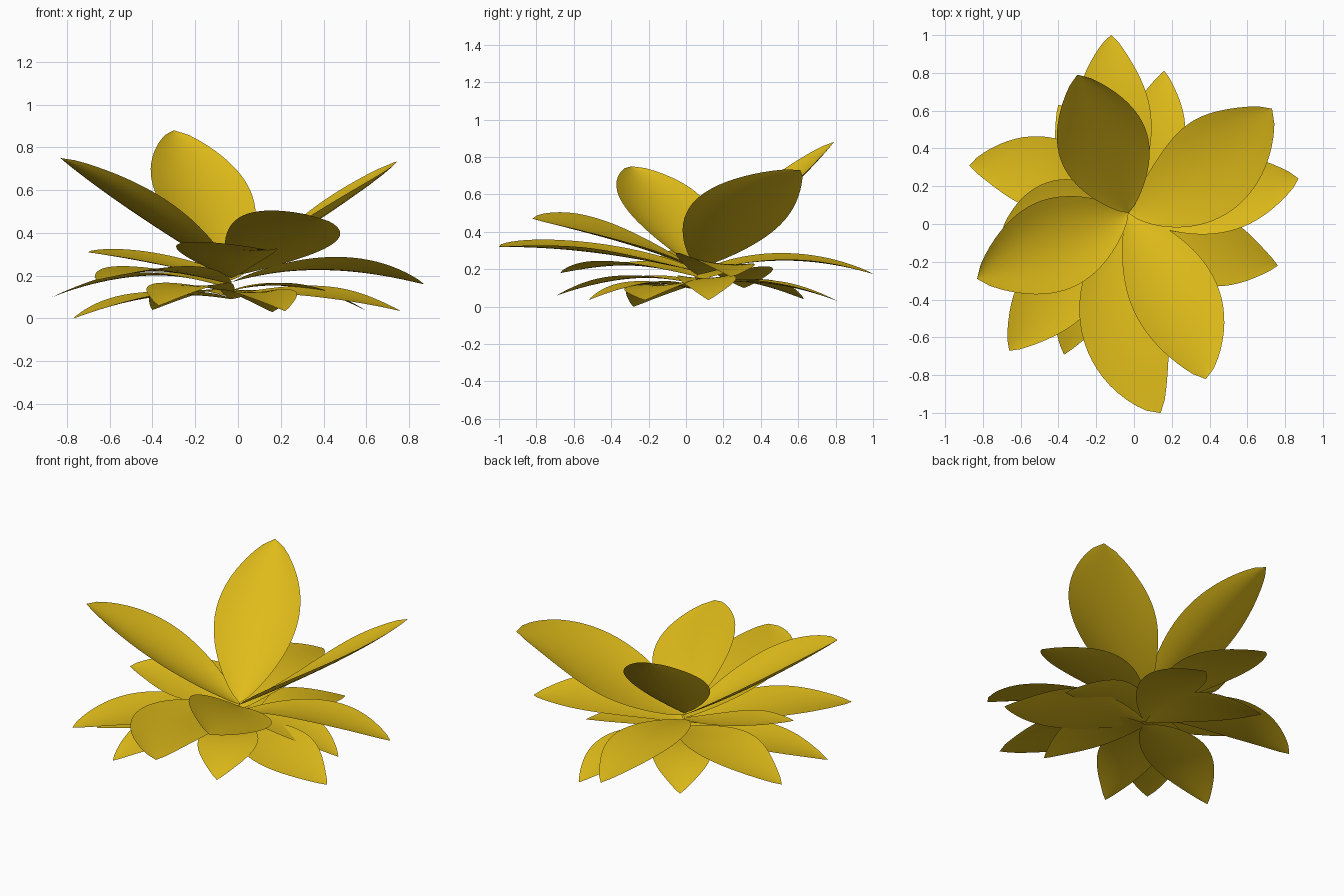
import bpy, math
from mathutils import Vector

if "Cube" in bpy.data.objects:
    bpy.data.objects.remove(bpy.data.objects["Cube"])

gold = bpy.data.materials.new("petal_gold")
gold.diffuse_color = (0.74, 0.50, 0.01, 1)
gold.use_nodes = True
gold.node_tree.nodes["Principled BSDF"].inputs["Base Color"].default_value = gold.diffuse_color

ROWS, COLS = 24, 10
CENTRE = Vector((-0.03, 0.06, 0))


def petal(name, point, tip, base_z, mid_z, width, cup, bend=0.0, roll=0.0):
    """Pointed cupped leaf along a quadratic curve from the flower centre to its tip.
    point narrows the tip, bend curves it sideways, roll tilts it about its length."""
    tip = Vector(tip)
    out = Vector((tip.x - CENTRE.x, tip.y - CENTRE.y, 0)).normalized()
    side = Vector((-out.y, out.x, 0))
    base = CENTRE + Vector((0, 0, base_z))
    mid = (base + tip) / 2 + side * bend
    mid.z = mid_z
    ctrl = mid * 2 - (base + tip) / 2
    c, sn = math.cos(math.radians(roll)), math.sin(math.radians(roll))
    verts, faces = [], []
    for i in range(ROWS + 1):
        t = i / ROWS
        p = base * (1 - t) ** 2 + ctrl * 2 * t * (1 - t) + tip * t * t
        tan = ((ctrl - base) * (1 - t) + (tip - ctrl) * t).normalized()
        flat = Vector((-tan.y, tan.x, 0)).normalized()
        up = tan.cross(flat)
        across, up = flat * c + up * sn, up * c - flat * sn
        w = max(math.sin(math.pi * t ** 1.12), 0.0) ** 0.68 * (1 - point * t ** 5)
        w = max(w, 0.006)
        for j in range(COLS + 1):
            s = 2 * j / COLS - 1
            verts.append(p + across * (s * w * width / 2) + up * (cup * w * s * s))
    n = COLS + 1
    for i in range(ROWS):
        for j in range(COLS):
            a = i * n + j
            faces.append((a, a + n, a + n + 1, a + 1))
    mesh = bpy.data.meshes.new(name)
    mesh.from_pydata(verts, [], faces)
    for f in mesh.polygons:
        f.use_smooth = True
    mesh.materials.append(gold)
    ob = bpy.data.objects.new(name, mesh)
    bpy.context.collection.objects.link(ob)
    return ob


# tip, base height, middle height, width, cup, sideways bend, roll
inner = [
    ((-0.30, 0.79, 0.88), 0.22, 0.53, 0.48, 0.05, 0.0, 0),
    ((0.73, 0.61, 0.73), 0.21, 0.47, 0.53, 0.04, -0.07, -17),
    ((-0.83, -0.29, 0.75), 0.21, 0.47, 0.49, 0.07, 0.0, 0),
    ((0.38, -0.82, 0.47), 0.20, 0.36, 0.48, 0.04, 0.025, -16),
    ((0.14, -1.00, 0.32), 0.19, 0.29, 0.46, 0.035, -0.12, -5),
]
middle = [
    ((-0.12, 1.00, 0.175), 0.18, 0.25, 0.40, 0.02, 0.03, 5),
    ((0.87, 0.24, 0.16), 0.17, 0.235, 0.42, 0.025, 0.0, -8),
    ((-0.70, -0.05, 0.31), 0.19, 0.26, 0.38, 0.02, -0.05, -9),
    ((-0.66, -0.67, 0.18), 0.16, 0.22, 0.41, 0.025, -0.02, 0),
    ((-0.87, 0.31, 0.10), 0.14, 0.20, 0.40, 0.015, -0.07, 0),
]
outer = [
    ((0.76, -0.22, 0.035), 0.11, 0.115, 0.40, 0.015, -0.04, 6),
    ((-0.37, -0.69, 0.06), 0.12, 0.15, 0.35, 0.015, -0.03, 0),
    ((0.16, 0.81, 0.03), 0.11, 0.125, 0.34, 0.015, -0.03, 0),
    ((-0.40, 0.63, 0.04), 0.10, 0.13, 0.34, 0.015, 0.0, 0),
    ((-0.77, -0.28, 0.0), 0.09, 0.10, 0.37, 0.02, 0.0, 0),
    ((0.22, -0.52, 0.035), 0.09, 0.12, 0.34, 0.015, 0.0, 0),
    ((0.60, 0.12, 0.035), 0.13, 0.145, 0.32, 0.015, 0.02, 0),
]
for ring, point, rows in (("inner", 0.1, inner), ("middle", 0.3, middle), ("outer", 0.45, outer)):
    for k, args in enumerate(rows, 1):
        petal(f"{ring}_petal_{k}", point, *args)
